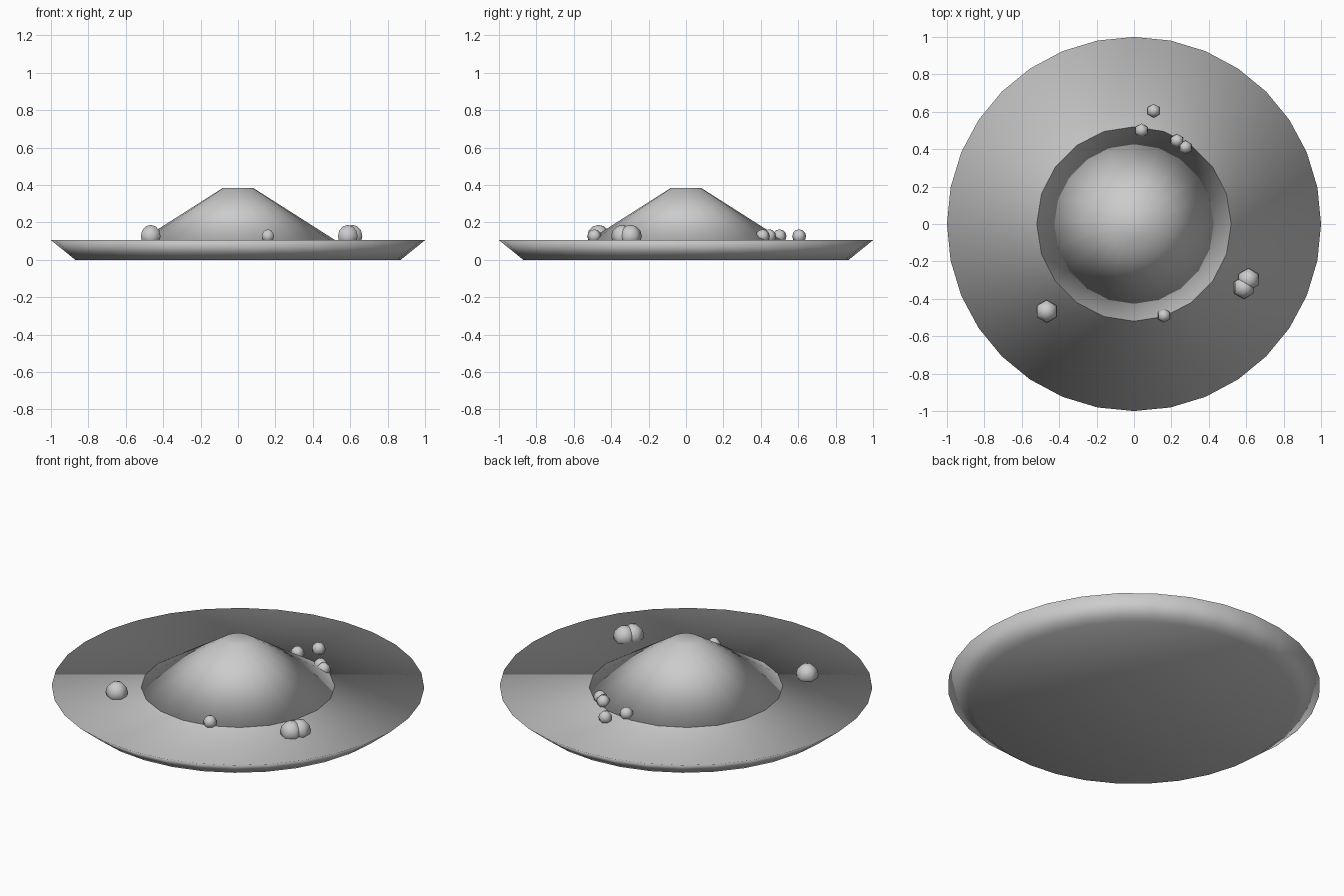
import bpy

if "Cube" in bpy.data.objects:
    bpy.data.objects.remove(bpy.data.objects["Cube"])


def smooth(obj, name):
    obj.name = name
    for p in obj.data.polygons:
        p.use_smooth = True


def frustum(name, sides, r_low, r_high, z_low, z_high):
    bpy.ops.mesh.primitive_cone_add(
        vertices=sides, radius1=r_low, radius2=r_high, depth=z_high - z_low,
        location=(0, 0, (z_low + z_high) / 2))
    smooth(bpy.context.object, name)


def pea(name, x, y, r):
    bpy.ops.mesh.primitive_uv_sphere_add(
        segments=6, ring_count=6, radius=r, location=(x, y, 0.126))
    smooth(bpy.context.object, name)


# Shallow flared plate and the heap in its middle
frustum("plate", 32, 0.87, 1.0, 0.0, 0.105)
frustum("mound", 20, 0.52, 0.08, 0.105, 0.385)

# Small and large balls scattered on the plate, half sunk into it
small = [(0.105, 0.605), (0.04, 0.50), (0.23, 0.445), (0.275, 0.41), (0.16, -0.49)]
large = [(-0.467, -0.467), (0.587, -0.34), (0.612, -0.297)]
for i, (x, y) in enumerate(small):
    pea(f"small_ball_{i + 1}", x, y, 0.037)
for i, (x, y) in enumerate(large):
    pea(f"large_ball_{i + 1}", x, y, 0.061)
